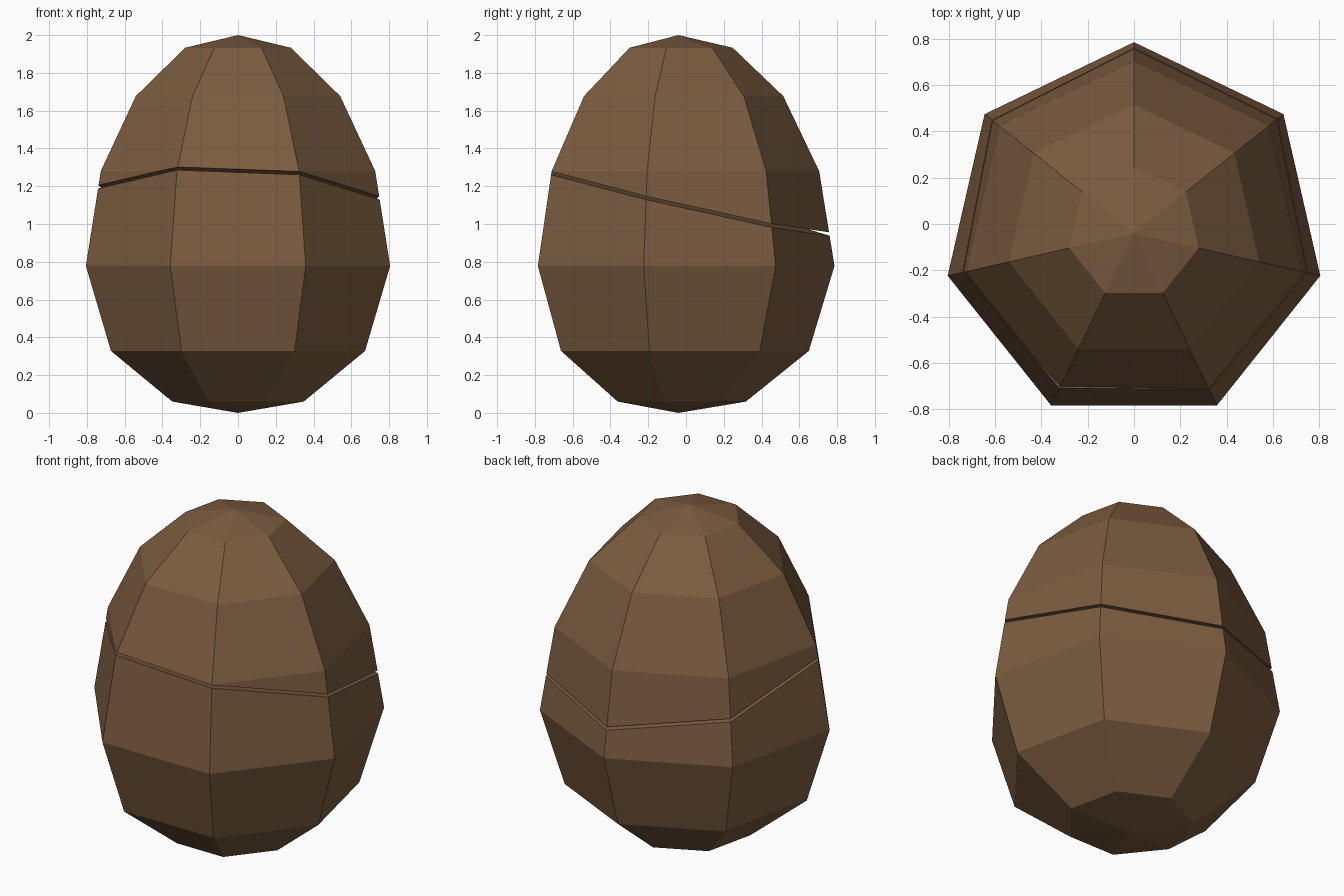
import bpy, bmesh, math
from mathutils import Vector

if "Cube" in bpy.data.objects:
    bpy.data.objects.remove(bpy.data.objects["Cube"])

SIDES = 7
AXIS_Y = -0.04
# (radius, height) rings between the two poles
RINGS = [(0.357, 0.06), (0.69, 0.328), (0.826, 0.778),
         (0.745, 1.28), (0.555, 1.677), (0.287, 1.933)]
CUT_NORMAL = Vector((0.04, 0.228, 1.0)).normalized()
GAP = 0.018


def material(name, rgb):
    m = bpy.data.materials.new(name)
    m.diffuse_color = (*rgb, 1)
    m.use_nodes = True
    m.node_tree.nodes["Principled BSDF"].inputs["Base Color"].default_value = m.diffuse_color
    return m


outer_mat = material("shell_brown", (0.2, 0.107, 0.05))
inner_mat = material("lining_light_grey", (0.75, 0.75, 0.75))


def add_egg(bm, scale, mat_index):
    """Seven-sided lathe of the egg profile, scaled about its middle."""
    def pt(r, z, a):
        return bm.verts.new((r * scale * math.cos(a),
                             AXIS_Y + r * scale * math.sin(a),
                             1 + (z - 1) * scale))
    angles = [math.pi / 2 + math.tau * i / SIDES for i in range(SIDES)]
    loops = [[pt(r, z, a) for a in angles] for r, z in RINGS]
    bottom, top = pt(0, 0, 0), pt(0, 2, 0)
    faces = []
    for i in range(SIDES):
        j = (i + 1) % SIDES
        faces.append(bm.faces.new((bottom, loops[0][j], loops[0][i])))
        faces.append(bm.faces.new((top, loops[-1][i], loops[-1][j])))
        for lo, hi in zip(loops, loops[1:]):
            faces.append(bm.faces.new((lo[i], lo[j], hi[j], hi[i])))
    for f in faces:
        f.material_index = mat_index


def half_shell(name, upper):
    """Hollow half of the egg, cut on the tilted plane with a flat rim."""
    bm = bmesh.new()
    add_egg(bm, 1.0, 0)
    add_egg(bm, 0.885, 1)
    offset = GAP / 2 if upper else -GAP / 2
    bmesh.ops.bisect_plane(
        bm, geom=bm.verts[:] + bm.edges[:] + bm.faces[:], dist=1e-5,
        plane_co=Vector((0, 0, 1.12 + offset)), plane_no=CUT_NORMAL,
        clear_inner=upper, clear_outer=not upper)
    rim = bmesh.ops.bridge_loops(bm, edges=[e for e in bm.edges if e.is_boundary])
    for f in rim["faces"]:
        f.material_index = 0
    bmesh.ops.recalc_face_normals(bm, faces=bm.faces[:])
    mesh = bpy.data.meshes.new(name)
    bm.to_mesh(mesh)
    bm.free()
    mesh.materials.append(outer_mat)
    mesh.materials.append(inner_mat)
    bpy.context.collection.objects.link(bpy.data.objects.new(name, mesh))


half_shell("lower_shell", False)
half_shell("upper_shell", True)
